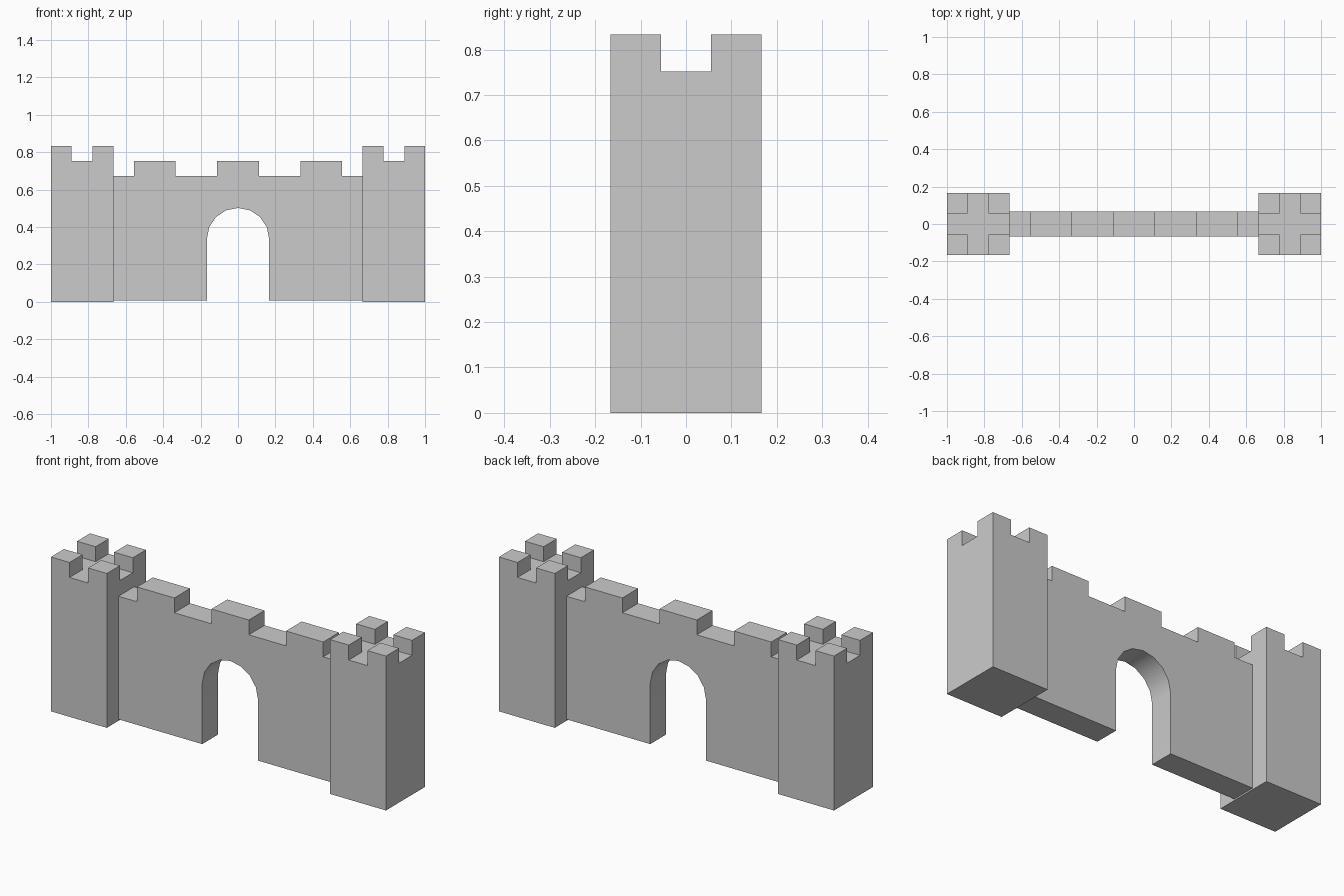
import bpy, bmesh, math
from mathutils import Vector

if "Cube" in bpy.data.objects:
    bpy.data.objects.remove(bpy.data.objects["Cube"])

TOWER_W, TOWER_H, TOWER_FLOOR = 1 / 3, 0.833, 0.752
WALL_HALF_Y, WALL_BASE, WALL_TOP, WALL_WALK = 0.067, 0.008, 0.752, 0.672
ARCH_R, ARCH_SPRING, ARCH_SIDES = 1 / 6, 0.335, 8


def finish(name, bm):
    bmesh.ops.recalc_face_normals(bm, faces=bm.faces[:])
    mesh = bpy.data.meshes.new(name)
    bm.to_mesh(mesh)
    bm.free()
    ob = bpy.data.objects.new(name, mesh)
    bpy.context.collection.objects.link(ob)
    return ob


# Tower: 3 x 3 roof grid, sides pulled down, four corner merlons pulled up
def make_tower(name, x):
    bm = bmesh.new()
    bmesh.ops.create_grid(bm, x_segments=3, y_segments=3, size=TOWER_W / 2)
    for v in bm.verts:
        v.co += Vector((x, 0, TOWER_FLOOR))
    c = TOWER_W / 6
    corners = [f for f in bm.faces
               if abs(f.calc_center_median().x - x) > c
               and abs(f.calc_center_median().y) > c]
    rim = [e for e in bm.edges if e.is_boundary]
    ext = bmesh.ops.extrude_edge_only(bm, edges=rim)["geom"]
    for v in ext:
        if isinstance(v, bmesh.types.BMVert):
            v.co.z = 0
    bmesh.ops.holes_fill(bm, edges=[e for e in bm.edges if e.is_boundary], sides=0)
    bm.normal_update()
    tops = bmesh.ops.extrude_discrete_faces(bm, faces=corners)["faces"]
    for v in {v for f in tops for v in f.verts}:
        v.co.z = TOWER_H
    return finish(name, bm)


# Gate wall: outline of half the wall, mirrored, then given thickness
def make_wall(name):
    u = 1 / 9
    half = []
    for i in range(ARCH_SIDES // 2):
        a = math.pi / 2 - math.pi * i / ARCH_SIDES
        half.append((ARCH_R * math.cos(a), ARCH_SPRING + ARCH_R * math.sin(a)))
    half += [(ARCH_R, ARCH_SPRING), (ARCH_R, WALL_BASE), (6 * u, WALL_BASE), (6 * u, WALL_WALK)]
    for a, b in ((5, 3), ):
        half += [(a * u, WALL_WALK), (a * u, WALL_TOP), (b * u, WALL_TOP), (b * u, WALL_WALK)]
    half += [(u, WALL_WALK), (u, WALL_TOP)]
    outline = half + [(-x, z) for x, z in reversed(half[1:])]
    bm = bmesh.new()
    face = bm.faces.new([bm.verts.new((x, -WALL_HALF_Y, z)) for x, z in outline])
    ext = bmesh.ops.extrude_face_region(bm, geom=[face], use_keep_orig=True)["geom"]
    bmesh.ops.translate(bm, vec=(0, 2 * WALL_HALF_Y, 0),
                        verts=[v for v in ext if isinstance(v, bmesh.types.BMVert)])
    return finish(name, bm)


for side, x in (("left", -5 / 6), ("right", 5 / 6)):
    make_tower(side + "_tower", x)

wall = make_wall("gate_wall")
bpy.context.view_layer.objects.active = wall
wall.select_set(True)
bpy.ops.object.shade_smooth_by_angle(angle=math.radians(30))
